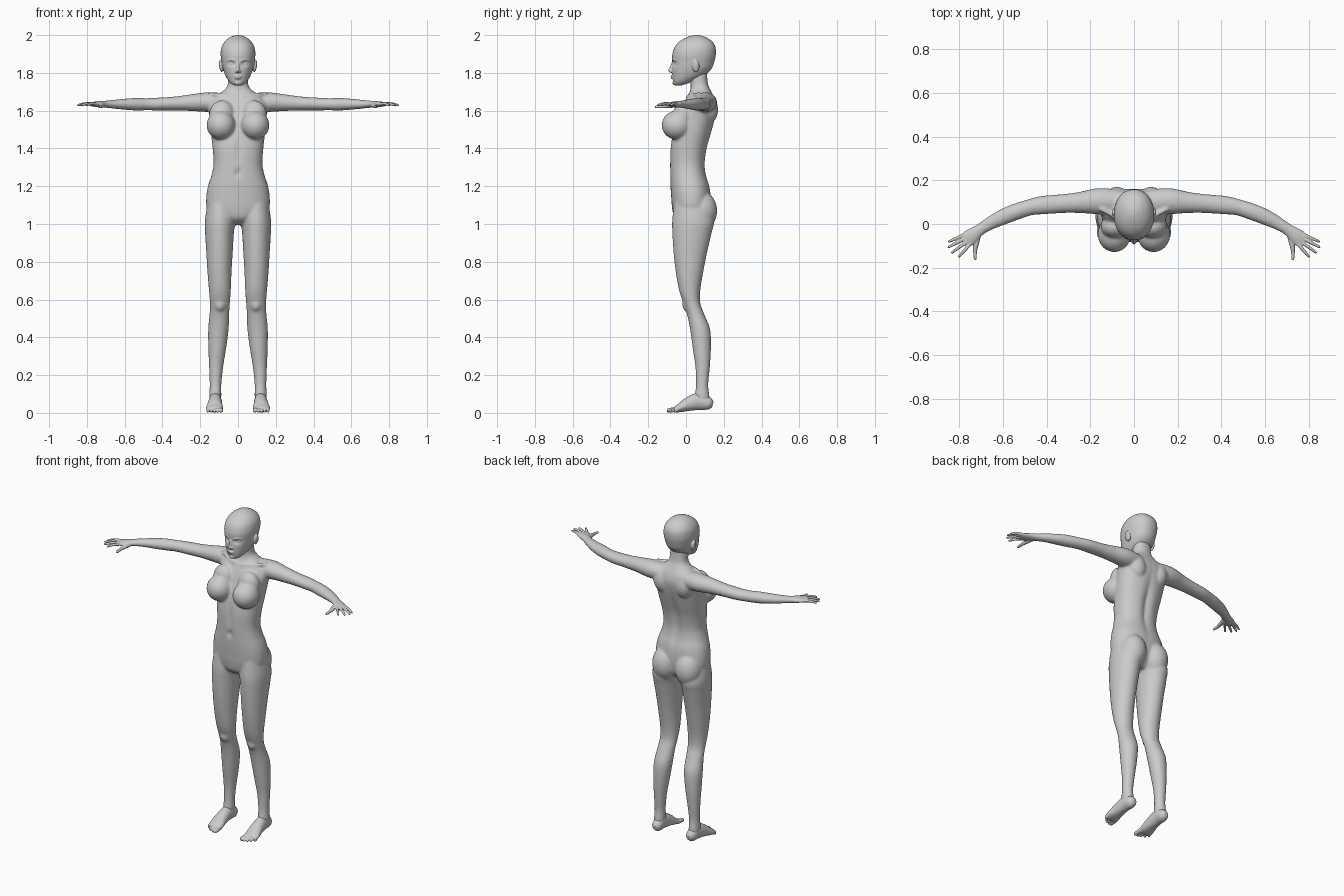
import bpy, bmesh, math
from mathutils import Vector, Matrix


def smooth_path(pts, sub=6):
    """Catmull-Rom interpolation of stations of any length."""
    out = []
    for i in range(len(pts) - 1):
        a, b, c, d = (pts[max(i - 1, 0)], pts[i], pts[i + 1], pts[min(i + 2, len(pts) - 1)])
        for k in range(sub):
            t = k / sub
            out.append([0.5 * (2 * q + (r - p) * t + (2 * p - 5 * q + 4 * r - s) * t * t
                               + (3 * q - p - 3 * r + s) * t ** 3) for p, q, r, s in zip(a, b, c, d)])
    return out + [list(pts[-1])]


def skin(bm, rings):
    rows = [[bm.verts.new(p) for p in ring] for ring in rings]
    n = len(rows[0])
    for lo, hi in zip(rows, rows[1:]):
        for i in range(n):
            bm.faces.new((lo[i], lo[(i + 1) % n], hi[(i + 1) % n], hi[i]))
    bm.faces.new(rows[0])
    bm.faces.new(rows[-1])


def column(bm, stations, power=2.0, n=48, side=1):
    """Upright loft. Station: z, centre x, half width, front y, back y."""
    rings = []
    for z, cx, hw, y0, y1 in smooth_path(stations):
        ring = []
        for i in range(n):
            a = 2 * math.pi * i / n
            c, s = math.cos(a), math.sin(a)
            px = math.copysign(abs(c) ** (2 / power), c)
            py = math.copysign(abs(s) ** (2 / power), s)
            ring.append((side * (cx + hw * px), (y0 + y1) / 2 + (y1 - y0) / 2 * py, z))
        rings.append(ring)
    skin(bm, rings)


def limb(bm, stations, side=1, n=20):
    """Loft along a path. Station: x, y, z, half width, half height."""
    st = smooth_path(stations)
    rings = []
    for k, (x, y, z, a, b) in enumerate(st):
        t = (Vector(st[min(k + 1, len(st) - 1)][:3]) - Vector(st[max(k - 1, 0)][:3])).normalized()
        u = t.cross(Vector((0, 0, 1))).normalized()
        v = u.cross(t)
        ring = []
        for i in range(n):
            w = 2 * math.pi * i / n
            p = Vector((x, y, z)) + u * a * math.cos(w) + v * b * math.sin(w)
            ring.append((p.x * side, p.y, p.z))
        rings.append(ring)
    skin(bm, rings)


def ball(bm, centre, radii, side=1, tilt=0.0):
    m = (Matrix.Translation((centre[0] * side, centre[1], centre[2]))
         @ Matrix.Rotation(tilt * side, 4, 'Y') @ Matrix.Diagonal((*radii, 1)))
    bmesh.ops.create_uvsphere(bm, u_segments=28, v_segments=16, radius=1, matrix=m)


def push(bm, centre, spread, amount):
    """Soft dent along y around a centre, with a spread per axis."""
    for v in bm.verts:
        d = sum(((v.co[i] - centre[i]) / spread[i]) ** 2 for i in range(3))
        if d < 9:
            v.co.y += amount * math.exp(-d)


def finish(bm, name, voxel, iterations):
    bmesh.ops.recalc_face_normals(bm, faces=bm.faces)
    me = bpy.data.meshes.new(name)
    bm.to_mesh(me)
    bm.free()
    ob = bpy.data.objects.new(name, me)
    bpy.context.collection.objects.link(ob)
    rm = ob.modifiers.new("blend", 'REMESH')
    rm.mode = 'VOXEL'
    rm.voxel_size = voxel
    rm.use_smooth_shade = True
    sm = ob.modifiers.new("soften", 'SMOOTH')
    sm.factor = 0.5
    sm.iterations = iterations


# torso and neck, with spine groove, belly line and navel
body = bmesh.new()
column(body, [
    (0.995, 0, 0.04, -0.02, 0.08), (1.03, 0, 0.11, -0.06, 0.115), (1.08, 0, 0.162, -0.073, 0.13),
    (1.14, 0, 0.168, -0.078, 0.132), (1.20, 0, 0.159, -0.082, 0.125), (1.26, 0, 0.140, -0.084, 0.108),
    (1.32, 0, 0.129, -0.085, 0.102), (1.40, 0, 0.134, -0.083, 0.113), (1.48, 0, 0.143, -0.07, 0.135),
    (1.56, 0, 0.150, -0.045, 0.155), (1.62, 0, 0.155, -0.022, 0.162), (1.665, 0, 0.135, 0.0, 0.152),
    (1.70, 0, 0.085, 0.02, 0.135), (1.73, 0, 0.057, 0.025, 0.12), (1.77, 0, 0.052, 0.02, 0.113),
    (1.82, 0, 0.05, 0.02, 0.11)], power=2.3)
push(body, (0, 0.12, 1.40), (0.022, 0.06, 0.17), -0.016)
push(body, (0, -0.085, 1.38), (0.014, 0.04, 0.07), 0.008)
push(body, (0, -0.085, 1.27), (0.012, 0.04, 0.02), 0.012)

for s in (1, -1):
    # chest, shoulder blades, buttocks, collar bones
    ball(body, (0.090, -0.047, 1.523), (0.076, 0.082, 0.077), s)
    ball(body, (0.085, -0.012, 1.575), (0.068, 0.055, 0.080), s)
    ball(body, (0.078, 0.118, 1.605), (0.055, 0.052, 0.075), s, 0.2)
    ball(body, (0.080, 0.080, 1.07), (0.079, 0.085, 0.105), s)
    limb(body, [(0.012, 0.008, 1.672, 0.010, 0.009), (0.07, 0.025, 1.682, 0.010, 0.009),
                (0.15, 0.07, 1.688, 0.012, 0.010)], s, 12)
    # legs
    column(body, [
        (1.13, 0.088, 0.07, -0.06, 0.11), (1.02, 0.095, 0.080, -0.073, 0.147),
        (0.95, 0.098, 0.076, -0.072, 0.135), (0.85, 0.098, 0.070, -0.066, 0.112),
        (0.75, 0.098, 0.064, -0.055, 0.092), (0.65, 0.096, 0.058, -0.037, 0.076),
        (0.58, 0.096, 0.053, -0.014, 0.076), (0.52, 0.099, 0.052, 0.006, 0.098),
        (0.44, 0.104, 0.054, 0.022, 0.128), (0.34, 0.110, 0.047, 0.036, 0.132),
        (0.24, 0.116, 0.037, 0.050, 0.126), (0.15, 0.119, 0.031, 0.053, 0.118),
        (0.09, 0.120, 0.032, 0.047, 0.124), (0.045, 0.120, 0.028, 0.055, 0.128)], side=s, n=32)
    ball(body, (0.095, 0.010, 0.575), (0.030, 0.030, 0.04), s)
    # arms
    limb(body, [
        (0.06, 0.100, 1.642, 0.055, 0.050), (0.16, 0.104, 1.645, 0.060, 0.052),
        (0.25, 0.098, 1.642, 0.048, 0.044), (0.33, 0.093, 1.638, 0.043, 0.037),
        (0.42, 0.086, 1.635, 0.042, 0.034), (0.48, 0.075, 1.634, 0.037, 0.032),
        (0.54, 0.056, 1.634, 0.038, 0.033), (0.60, 0.032, 1.634, 0.036, 0.029),
        (0.66, 0.002, 1.634, 0.030, 0.023), (0.71, -0.030, 1.634, 0.025, 0.018)], s, 28)
finish(body, "body", 0.007, 5)

# head with eye sockets and cheeks
head = bmesh.new()
column(head, [
    (1.732, 0, 0.018, -0.055, -0.03), (1.748, 0, 0.042, -0.066, 0.02), (1.78, 0, 0.064, -0.072, 0.09),
    (1.82, 0, 0.079, -0.074, 0.134), (1.86, 0, 0.087, -0.073, 0.150), (1.90, 0, 0.092, -0.072, 0.158),
    (1.94, 0, 0.086, -0.058, 0.155), (1.97, 0, 0.067, -0.030, 0.135), (1.99, 0, 0.040, 0.008, 0.102),
    (2.0, 0, 0.012, 0.042, 0.068)], power=2.15, n=64)
for s in (1, -1):
    push(head, (0.034 * s, -0.06, 1.848), (0.018, 0.04, 0.012), 0.013)
    ball(head, (0.034, -0.045, 1.848), (0.017, 0.014, 0.010), s)
    limb(head, [(0.014, -0.068, 1.863, 0.006, 0.005), (0.036, -0.062, 1.870, 0.006, 0.005),
                (0.058, -0.044, 1.864, 0.006, 0.004)], s, 12)
    # ears and nostrils
    ball(head, (0.090, 0.052, 1.836), (0.010, 0.019, 0.033), s, 0.15)
    ball(head, (0.009, -0.077, 1.808), (0.007, 0.010, 0.006), s)
# nose and lips
column(head, [(1.800, 0, 0.006, -0.082, -0.06), (1.810, 0, 0.010, -0.095, -0.06),
              (1.825, 0, 0.008, -0.088, -0.06), (1.86, 0, 0.008, -0.074, -0.05)], n=20)
ball(head, (0, -0.069, 1.782), (0.021, 0.013, 0.005))
ball(head, (0, -0.068, 1.772), (0.018, 0.013, 0.005))
ball(head, (0, -0.058, 1.747), (0.018, 0.014, 0.012))
finish(head, "head", 0.0035, 3)

# fingers: knuckle x, y and tip x, y
FINGERS = [(0.779, -0.050, 0.850, -0.082), (0.772, -0.065, 0.852, -0.108),
           (0.762, -0.080, 0.836, -0.133), (0.750, -0.092, 0.803, -0.152)]
for s, label in ((1, "left"), (-1, "right")):
    # palm, fingers and thumb
    hand = bmesh.new()
    limb(hand, [(0.68, -0.010, 1.634, 0.027, 0.019), (0.71, -0.030, 1.634, 0.027, 0.018),
                (0.74, -0.053, 1.634, 0.035, 0.016), (0.765, -0.072, 1.634, 0.035, 0.012),
                (0.778, -0.082, 1.634, 0.028, 0.008)], s)
    for x0, y0, x1, y1 in FINGERS:
        dx, dy = x1 - x0, y1 - y0
        limb(hand, [(x0 - dx * 0.2, y0 - dy * 0.2, 1.634, 0.009, 0.009),
                    (x0 + dx * 0.45, y0 + dy * 0.45, 1.637, 0.0078, 0.008),
                    (x0 + dx * 0.9, y0 + dy * 0.9, 1.630, 0.006, 0.006),
                    (x1, y1, 1.628, 0.003, 0.003)], s, 12)
    limb(hand, [(0.712, -0.050, 1.630, 0.013, 0.013), (0.722, -0.090, 1.626, 0.013, 0.012),
                (0.727, -0.125, 1.622, 0.009, 0.009), (0.726, -0.158, 1.620, 0.007, 0.007),
                (0.725, -0.166, 1.619, 0.003, 0.003)], s, 12)
    finish(hand, "hand_" + label, 0.003, 2)

    # foot and toes
    foot = bmesh.new()
    limb(foot, [(0.118, 0.142, 0.045, 0.014, 0.016), (0.118, 0.120, 0.050, 0.030, 0.034),
                (0.120, 0.065, 0.060, 0.034, 0.045), (0.122, 0.010, 0.045, 0.039, 0.036),
                (0.124, -0.030, 0.027, 0.045, 0.024), (0.124, -0.062, 0.016, 0.043, 0.014)], s, 28)
    for i in range(5):
        x = 0.091 + 0.0172 * i
        r = 0.0125 if i == 0 else 0.0092 - 0.0006 * i
        tip = -0.101 + 0.003 * i * i * 0.75
        limb(foot, [(x, -0.045, 0.018, r, r), (x, tip + 0.02, 0.015, r, r),
                    (x, tip + 0.005, r, r * 0.9, r * 0.85), (x, tip, r, r * 0.4, r * 0.4)], s, 14)
    finish(foot, "foot_" + label, 0.0035, 3)
